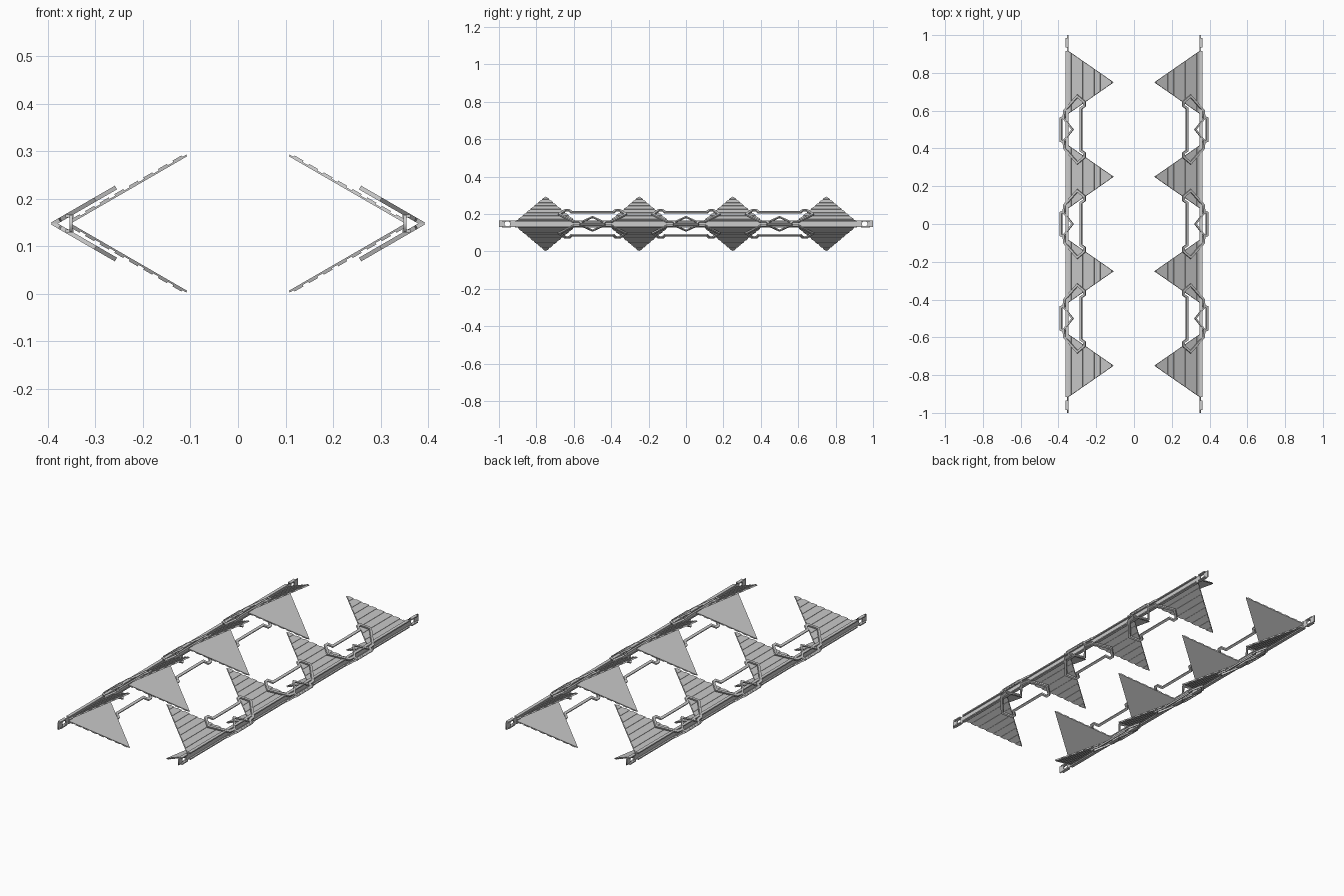
import bpy, bmesh, math
from mathutils import Vector

if "Cube" in bpy.data.objects:
    bpy.data.objects.remove(bpy.data.objects["Cube"])

ZC = 0.1475                       # mid height of each V-shaped side
C, S = math.cos(math.radians(30)), math.sin(math.radians(30))


def wing_map(x0, sx, sz, yc):
    # (u inward along the slope, y, n outward from the slope) -> world
    return lambda u, y, n: Vector((sx * (x0 - u * C + n * S), yc + y,
                                   ZC + sz * (u * S + n * C)))


def finish(bm, name):
    bmesh.ops.recalc_face_normals(bm, faces=bm.faces)
    me = bpy.data.meshes.new(name)
    bm.to_mesh(me)
    bm.free()
    ob = bpy.data.objects.new(name, me)
    bpy.context.collection.objects.link(ob)
    return ob


def prism(bm, pts, n0, n1, f):
    # solid from a flat outline, in wing coordinates
    a = [bm.verts.new(f(u, y, n0)) for u, y in pts]
    b = [bm.verts.new(f(u, y, n1)) for u, y in pts]
    bm.faces.new(a)
    bm.faces.new(b[::-1])
    for i in range(len(pts)):
        j = (i + 1) % len(pts)
        bm.faces.new((a[i], a[j], b[j], b[i]))


def ribbon(bm, pts, w, t, f, closed=True):
    # mitred flat bar following a path, width w, thickness t
    P = [Vector(p) for p in pts]
    k = len(P)
    rings = []
    for i, p in enumerate(P):
        prev = P[i - 1] if closed or i > 0 else None
        nxt = P[(i + 1) % k] if closed or i < k - 1 else None
        d1 = (p - prev).normalized() if prev is not None else (nxt - p).normalized()
        d2 = (nxt - p).normalized() if nxt is not None else d1
        n1, n2 = Vector((-d1.y, d1.x)), Vector((-d2.y, d2.x))
        m = (n1 + n2).normalized()
        m *= w / 2 / max(m.dot(n1), 0.4)
        rings.append([bm.verts.new(f(q.x, q.y, n)) for q, n in
                      ((p + m, -t / 2), (p - m, -t / 2), (p - m, t / 2), (p + m, t / 2))])
    for i in range(k if closed else k - 1):
        a, b = rings[i], rings[(i + 1) % k]
        for e in range(4):
            g = (e + 1) % 4
            bm.faces.new((a[e], a[g], b[g], b[e]))
    if not closed:
        bm.faces.new(rings[0])
        bm.faces.new(rings[-1][::-1])


def box(bm, x0, x1, y0, y1, z0, z1):
    prism(bm, [(x0, y0), (x1, y0), (x1, y1), (x0, y1)], z0, z1,
          lambda x, y, z: Vector((x, y, z)))


# triangular fin: smooth inside, ribbed outside
L, HALF = 0.283, 0.17


def fin(sx, sz, yc):
    f = wing_map(0.352, sx, sz, yc)
    bm = bmesh.new()
    prism(bm, [(0, -HALF), (L, 0), (0, HALF)], 0, 0.004, f)
    count = 8
    for i in range(count):
        u0 = 0.004 + i * L / count
        u1 = u0 + L / count * 0.62
        h0, h1 = (HALF * (1 - u / L) for u in (u0, u1))
        prism(bm, [(u0, -h0), (u1, -h1), (u1, h1), (u0, h0)], 0.004, 0.0075, f)
    finish(bm, "ribbed_fin")


# open bar frame with an inner chevron
half_path = [(0.386, 0.06), (0.371, 0.065), (0.368, 0.10), (0.30, 0.177),
             (0.262, 0.145), (0.262, 0.125), (0.281, 0.112)]


def frame(sx, sz, yc):
    f = wing_map(0.388, sx, sz, yc)
    top = [((0.388 - x) / C, y) for x, y in half_path]
    bm = bmesh.new()
    ribbon(bm, top + [(u, -y) for u, y in reversed(top)], 0.012, 0.009, f)
    chev = [((0.388 - x) / C, y) for x, y in ((0.374, 0.062), (0.325, 0), (0.374, -0.062))]
    ribbon(bm, chev, 0.009, 0.007, f, closed=False)
    finish(bm, "bar_frame")


# long web plate with a round hole near each end
def rail_plate(sx):
    cu = bpy.data.curves.new("rail_plate", 'CURVE')
    cu.dimensions = '2D'
    cu.fill_mode = 'BOTH'
    cu.extrude = 0.003
    loops = [[(-1, -.018), (1, -.018), (1, .018), (-1, .018)]]
    for yc in (-0.955, 0.955):
        loops.append([(yc + .015 * math.cos(a * math.pi / 10),
                       .015 * math.sin(a * math.pi / 10)) for a in range(20)])
    for pts in loops:
        sp = cu.splines.new('POLY')
        sp.points.add(len(pts) - 1)
        for p, (a, b) in zip(sp.points, pts):
            p.co = (a, b, 0, 1)
        sp.use_cyclic_u = True
    ob = bpy.data.objects.new("rail_plate", cu)
    ob.location = (sx * 0.351, 0, ZC)
    ob.rotation_euler = (math.pi / 2, 0, math.pi / 2)
    bpy.context.collection.objects.link(ob)
    bpy.ops.object.select_all(action='DESELECT')
    ob.select_set(True)
    bpy.context.view_layer.objects.active = ob
    bpy.ops.object.convert(target='MESH')


for sx in (-1, 1):
    rail_plate(sx)
    # rail flanges and end clips
    bm = bmesh.new()
    for sz in (-1, 1):
        za, zb = sorted((ZC + sz * 0.013, ZC + sz * 0.019))
        for y0, y1 in ((-0.985, -0.935), (-0.915, 0.915), (0.935, 0.985)):
            xa, xb = sorted((sx * 0.346, sx * 0.363))
            box(bm, xa, xb, y0, y1, za, zb)
    finish(bm, "rail_flanges")
    for sz in (-1, 1):
        for yc in (-0.75, -0.25, 0.25, 0.75):
            fin(sx, sz, yc)
        for yc in (-0.5, 0, 0.5):
            frame(sx, sz, yc)
